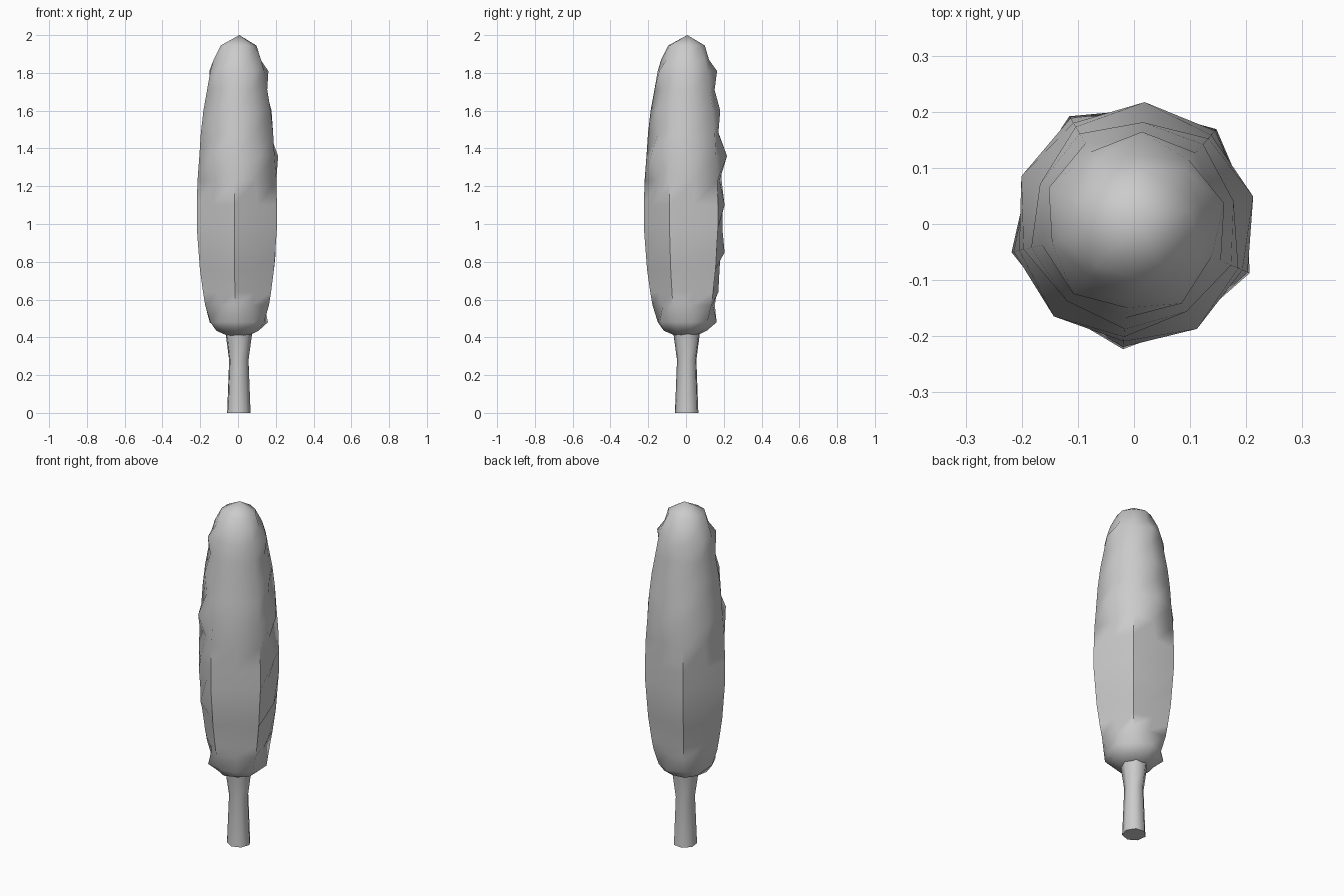
import bpy, bmesh, math

if "Cube" in bpy.data.objects:
    bpy.data.objects.remove(bpy.data.objects["Cube"])


def lofted(name, rings, sides, start, center=(0, 0), tip=None):
    """Stack rings of (z, radius on even columns, radius on odd columns)."""
    bm = bmesh.new()
    loops = []
    for z, even, odd in rings:
        loop = []
        for i in range(sides):
            a = math.radians(start) + i * 2 * math.pi / sides
            r = odd if i % 2 else even
            loop.append(bm.verts.new((center[0] + r * math.cos(a),
                                      center[1] + r * math.sin(a), z)))
        loops.append(loop)
    for low, high in zip(loops, loops[1:]):
        for i in range(sides):
            j = (i + 1) % sides
            bm.faces.new((low[i], low[j], high[j], high[i]))
    bm.faces.new(loops[0][::-1])
    if tip:
        top = bm.verts.new(tip)
        for i in range(sides):
            bm.faces.new((loops[-1][i], loops[-1][(i + 1) % sides], top))
    else:
        bm.faces.new(loops[-1])
    bmesh.ops.recalc_face_normals(bm, faces=bm.faces)
    mesh = bpy.data.meshes.new(name)
    bm.to_mesh(mesh)
    bm.free()
    obj = bpy.data.objects.new(name, mesh)
    bpy.context.collection.objects.link(obj)
    bpy.context.view_layer.objects.active = obj
    obj.select_set(True)
    bpy.ops.object.shade_smooth_by_angle(angle=math.radians(60))
    obj.select_set(False)
    return obj


# Trunk: seven-sided, waisted
lofted("trunk", [(0, .064, .064), (.28, .053, .053), (.44, .075, .075)],
       7, -45, (.003, .005))

# Foliage: ten columns, alternately jagged (even) and smooth (odd)
lofted("foliage", [
    (.41, .06, .06), (.435, .11, .118), (.48, .163, .15), (.57, .143, .178),
    (.64, .172, .19), (.76, .153, .207), (.85, .205, .214), (.98, .172, .224),
    (1.10, .205, .224), (1.23, .178, .22), (1.36, .218, .21),
    (1.48, .172, .202), (1.60, .182, .188), (1.71, .152, .168),
    (1.81, .165, .15), (1.87, .122, .132), (1.945, .1, .094),
], 10, 13, tip=(.007, .007, 2))
